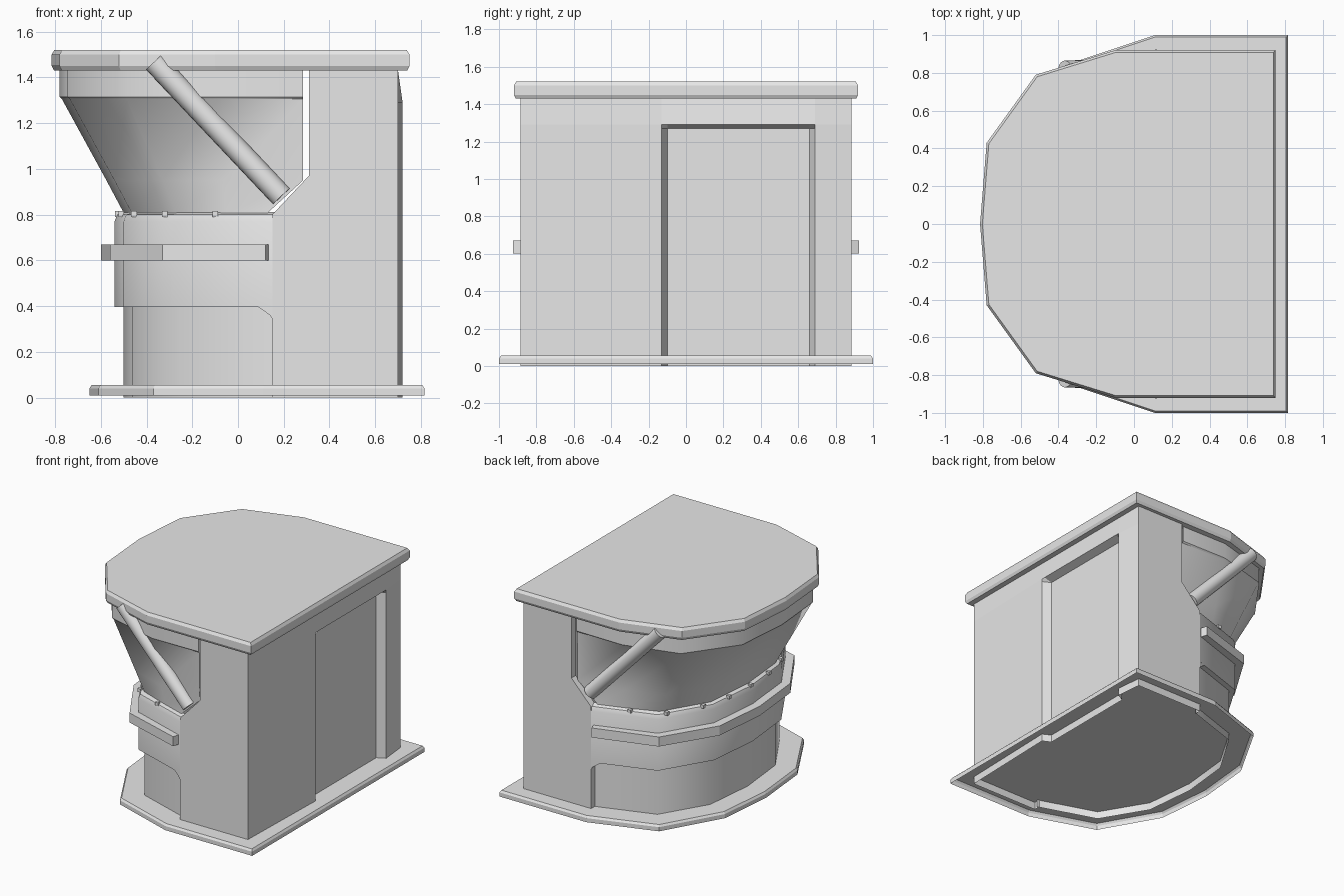
import bpy, bmesh, math
from mathutils import Vector

cube = bpy.data.objects.get("Cube")
if cube:
    bpy.data.objects.remove(cube, do_unlink=True)

grey = bpy.data.materials.new("light_grey")
grey.use_nodes = True
grey.diffuse_color = (0.8, 0.8, 0.8, 1)
grey.node_tree.nodes["Principled BSDF"].inputs["Base Color"].default_value = (0.8, 0.8, 0.8, 1)


def finish(name, bm, smooth=0, solid=False):
    if solid:
        bmesh.ops.recalc_face_normals(bm, faces=bm.faces[:])
    mesh = bpy.data.meshes.new(name)
    bm.to_mesh(mesh)
    bm.free()
    mesh.materials.append(grey)
    obj = bpy.data.objects.new(name, mesh)
    bpy.context.collection.objects.link(obj)
    if smooth:
        bpy.ops.object.select_all(action='DESELECT')
        obj.select_set(True)
        bpy.context.view_layer.objects.active = obj
        bpy.ops.object.shade_smooth_by_angle(angle=math.radians(smooth))
    return obj


def loft(bm, rows, closed=False):
    """Skin rows of 3D points; returns the rows of vertices."""
    vs = [[bm.verts.new(p) for p in row] for row in rows]
    n = len(vs[0])
    for a, b in zip(vs, vs[1:]):
        for i in range(n if closed else n - 1):
            j = (i + 1) % n
            bm.faces.new((a[i], a[j], b[j], b[i]))
    return vs


def full(half):
    """Mirror a half path that ends on the centre line."""
    return half + [(x, -y) for x, y in reversed(half[:-1])]


def inset(path, d, closed=False):
    """Move a plan path inwards with mitred corners."""
    out, n = [], len(path)
    pts = [Vector(p) for p in path]
    for i, p in enumerate(pts):
        normals = []
        if i > 0 or closed:
            t = (p - pts[i - 1]).normalized()
            normals.append(Vector((t.y, -t.x)))
        if i < n - 1 or closed:
            t = (pts[(i + 1) % n] - p).normalized()
            normals.append(Vector((t.y, -t.x)))
        m = sum(normals, Vector((0, 0))).normalized()
        q = p - m * (d / m.dot(normals[0]))
        out.append((q.x, q.y))
    return out


def at(path, z):
    return [(x, y, z) for x, y in path]


# Plan outlines
plate = full([(0.815, 1), (0.11, 1), (-0.37, 0.84), (-0.61, 0.42), (-0.65, 0)])
band = full([(0.15, 0.885), (-0.29, 0.74), (-0.5, 0.39), (-0.54, 0)])
belt = full([(0.12, 0.925), (-0.33, 0.785), (-0.56, 0.41), (-0.6, 0)])
sill = full([(0.13, 0.84), (-0.05, 0.78), (-0.27, 0.7), (-0.465, 0.375), (-0.5, 0)])
head = full([(0.285, 0.865), (-0.09, 0.87), (-0.49, 0.76), (-0.745, 0.41), (-0.78, 0)])
roof = full([(0.75, 0.92), (-0.1, 0.92), (-0.52, 0.79), (-0.78, 0.43), (-0.815, 0)])

# Base plate, open underneath
bm = bmesh.new()
rings = loft(bm, [at(plate, 0.01), at(plate, 0.04), at(inset(plate, 0.01, True), 0.055)], True)
bm.faces.new(rings[-1])
finish("base_plate", bm)

# Roof slab with softened edges
bm = bmesh.new()
rings = loft(bm, [at(inset(roof, 0.01, True), 1.43), at(roof, 1.45), at(roof, 1.5),
                  at(inset(roof, 0.012, True), 1.52)], True)
bm.faces.new(rings[-1])
bm.faces.new(rings[0][::-1])
finish("roof", bm, solid=True)

# Flat wall with recessed door
bm = bmesh.new()
rows = []
for z in (0, 1.27, 1.29, 1.43):
    row = []
    for y in (-0.885, -0.13, -0.1, 0.66, 0.69, 0.885):
        x = 0.72
        if abs(y) > 0.8 or z > 1.4:
            x = 0.7
        elif z < 1.28 and -0.11 < y < 0.67:
            x = 0.66
        row.append((x, y, z))
    rows.append(row)
loft(bm, rows)
finish("door_wall", bm)

# Side walls with window edge returns
window_edge = [(0.15, 0.8), (0.31, 0.97), (0.31, 1.43)]
for s, side in ((1, "back"), (-1, "front")):
    bm = bmesh.new()
    outline = [(0.7, 0), (0.15, 0)] + window_edge + [(0.7, 1.43)]
    face = [bm.verts.new((x, s * 0.885, z)) for x, z in outline]
    bm.faces.new(face if s > 0 else face[::-1])
    for edge in (window_edge, [(0.15, 0), (0.15, 0.36)]):
        rows = [[(x, s * y, z) for x, z in edge] for y in (0.885, 0.835)]
        loft(bm, rows if s > 0 else rows[::-1])
    finish(side + "_side_wall", bm)

# Recessed lower panel
inner = inset(band, 0.04)
bm = bmesh.new()
loft(bm, [at(inner, 0), at(inner, 0.395)])
finish("lower_panel", bm, 60)

# Raised band, its underside, sill ledge and corner gussets
bm = bmesh.new()
loft(bm, [at(inner, 0.395), at(band, 0.395), at(band, 0.77),
          at(inset(band, 0.012), 0.8), at(inset(band, 0.05), 0.812)])
for s in (1, -1):
    tri = [(0.15, s * 0.885, 0.395), (0.09, s * 0.865, 0.395), (0.14, s * 0.882, 0.36),
           (0.15, s * 0.885, 0.345)]
    bm.faces.new([bm.verts.new(p) for p in (tri[::-1] if s < 0 else tri)])
finish("middle_band", bm, 50)

# Belt rail around the band
bm = bmesh.new()
back = inset(belt, 0.06)
rings = loft(bm, [at(back, 0.6), at(belt, 0.6), at(belt, 0.67), at(back, 0.67)])
bm.faces.new([r[0] for r in rings])
bm.faces.new([r[-1] for r in rings])
finish("belt_rail", bm, solid=True)

# Flared window
low = inset(head, 0.01)
mid = [Vector(a).lerp(Vector(b), 0.28) for a, b in zip(sill, low)]
mid[0], mid[-1] = (0.285, 0.85), (0.285, -0.85)
bm = bmesh.new()
loft(bm, [at(sill, 0.808), at(mid, 0.95), at(low, 1.305), at(head, 1.315), at(head, 1.43)])
finish("flared_window", bm, 40)

# Diagonal round struts
for s, side in ((1, "back"), (-1, "front")):
    top = Vector((-0.365, s * 0.815, 1.468))
    foot = Vector((0.19, s * 0.835, 0.88))
    axis = top - foot
    bm = bmesh.new()
    bmesh.ops.create_cone(bm, cap_ends=True, segments=20, radius1=0.05, radius2=0.05,
                          depth=axis.length)
    bm.transform(axis.to_track_quat('Z', 'Y').to_matrix().to_4x4())
    bmesh.ops.translate(bm, verts=bm.verts[:], vec=(top + foot) / 2)
    finish(side + "_strut", bm, 40)

# Small clips along the sill
bm = bmesh.new()
for x, y in full([(-0.1, 0.79), (-0.32, 0.68), (-0.455, 0.45), (-0.51, 0.23), (-0.525, 0)]):
    made = bmesh.ops.create_cube(bm, size=0.025)["verts"]
    bmesh.ops.translate(bm, verts=made, vec=(x, y, 0.803))
finish("sill_clips", bm)
